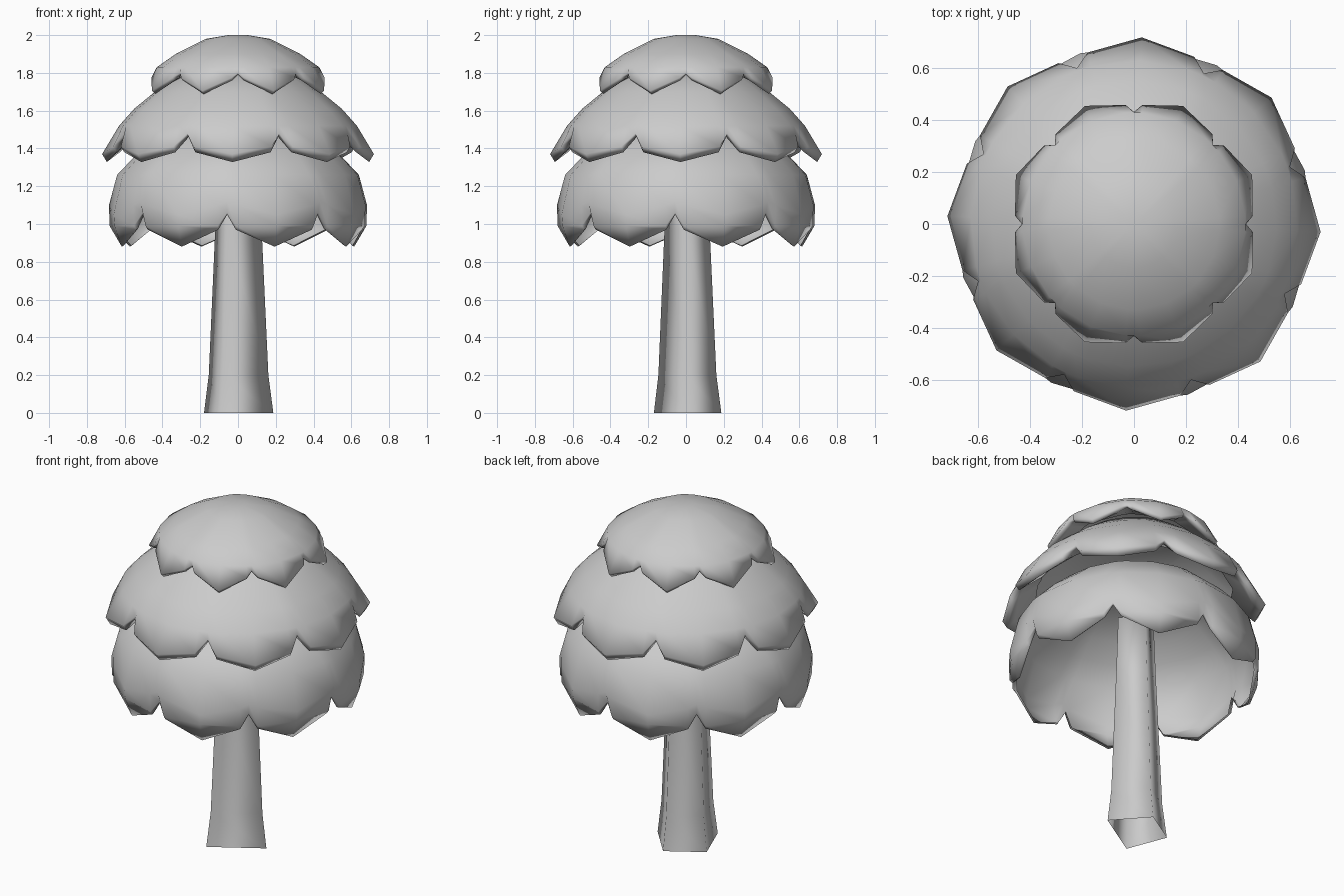
import bpy
from math import cos, sin, radians

if "Cube" in bpy.data.objects:
    bpy.data.objects.remove(bpy.data.objects["Cube"])


def loft(name, rings, cap_top, angle):
    """Skin rings of points, listed from top to bottom, into one smooth mesh."""
    n = len(rings[0])
    verts = [p for ring in rings for p in ring]
    faces = [(i * n + j, (i + 1) * n + j, (i + 1) * n + (j + 1) % n, i * n + (j + 1) % n)
             for i in range(len(rings) - 1) for j in range(n)]
    if cap_top:
        faces.append(tuple(range(n)))
    mesh = bpy.data.meshes.new(name)
    mesh.from_pydata(verts, [], faces)
    obj = bpy.data.objects.new(name, mesh)
    bpy.context.collection.objects.link(obj)
    bpy.ops.object.select_all(action='DESELECT')
    obj.select_set(True)
    bpy.context.view_layer.objects.active = obj
    bpy.ops.object.shade_smooth_by_angle(angle=radians(angle))
    return obj


def polar(r, deg, z):
    return (r * cos(radians(deg)), r * sin(radians(deg)), z)


def canopy(name, notch_deg, slit, dome, rims):
    """Dome of plain (r, z) rings, then rim rings given at notch, shoulder and tip."""
    rows = [(p, p, p) for p in dome] + rims
    rings = []
    for notch, shoulder, tip in rows:
        ring = []
        for k in range(8):
            a = notch_deg + 45 * k
            for (r, z), d in ((notch, 0), (shoulder, slit), (tip, 22.5), (shoulder, 45 - slit)):
                ring.append(polar(r, a + d, z))
        rings.append(ring)
    return loft(name, rings, True, 120)


# rough four-cornered trunk, flared at the foot and open below
foot = [(-0.09, -0.17), (0.187, 0.0), (0.02, 0.187), (-0.18, 0.063)]
loft("trunk",
     [[(x * s, y * s, z) for x, y in foot]
      for s, z in ((0.6, 1.3), (0.67, 0.97), (0.86, 0.2), (1.0, 0))],
     True, 120)

# bottom canopy: deep hollow bell
canopy("lower_foliage", -5, 4,
       [(0.28, 1.53), (0.45, 1.44), (0.55, 1.355), (0.64, 1.26)],
       [((0.675, 1.12), (0.683, 1.10), (0.69, 1.05)),
        ((0.66, 1.06), (0.68, 0.99), (0.685, 0.99)),
        ((0.655, 1.05), (0.665, 0.97), (0.645, 0.88)),
        ((0.645, 1.055), (0.655, 0.975), (0.635, 0.885))])

# middle canopy: flared skirt with a thick zigzag rim
canopy("middle_foliage", -24.9, 5,
       [(0.30, 1.80), (0.44, 1.70), (0.55, 1.61), (0.63, 1.52)],
       [((0.64, 1.48), (0.685, 1.41), (0.72, 1.37)),
        ((0.62, 1.46), (0.665, 1.38), (0.695, 1.328)),
        ((0.60, 1.47), (0.63, 1.41), (0.65, 1.37)),
        ((0.52, 1.50), (0.53, 1.49), (0.54, 1.48))])

# top canopy: shallow cap
canopy("upper_foliage", 0, 4,
       [(0.05, 2.0), (0.17, 1.98), (0.33, 1.90), (0.43, 1.83)],
       [((0.432, 1.80), (0.46, 1.775), (0.493, 1.705)),
        ((0.42, 1.79), (0.445, 1.76), (0.475, 1.688)),
        ((0.40, 1.80), (0.42, 1.77), (0.44, 1.72)),
        ((0.33, 1.80), (0.33, 1.80), (0.34, 1.79))])
